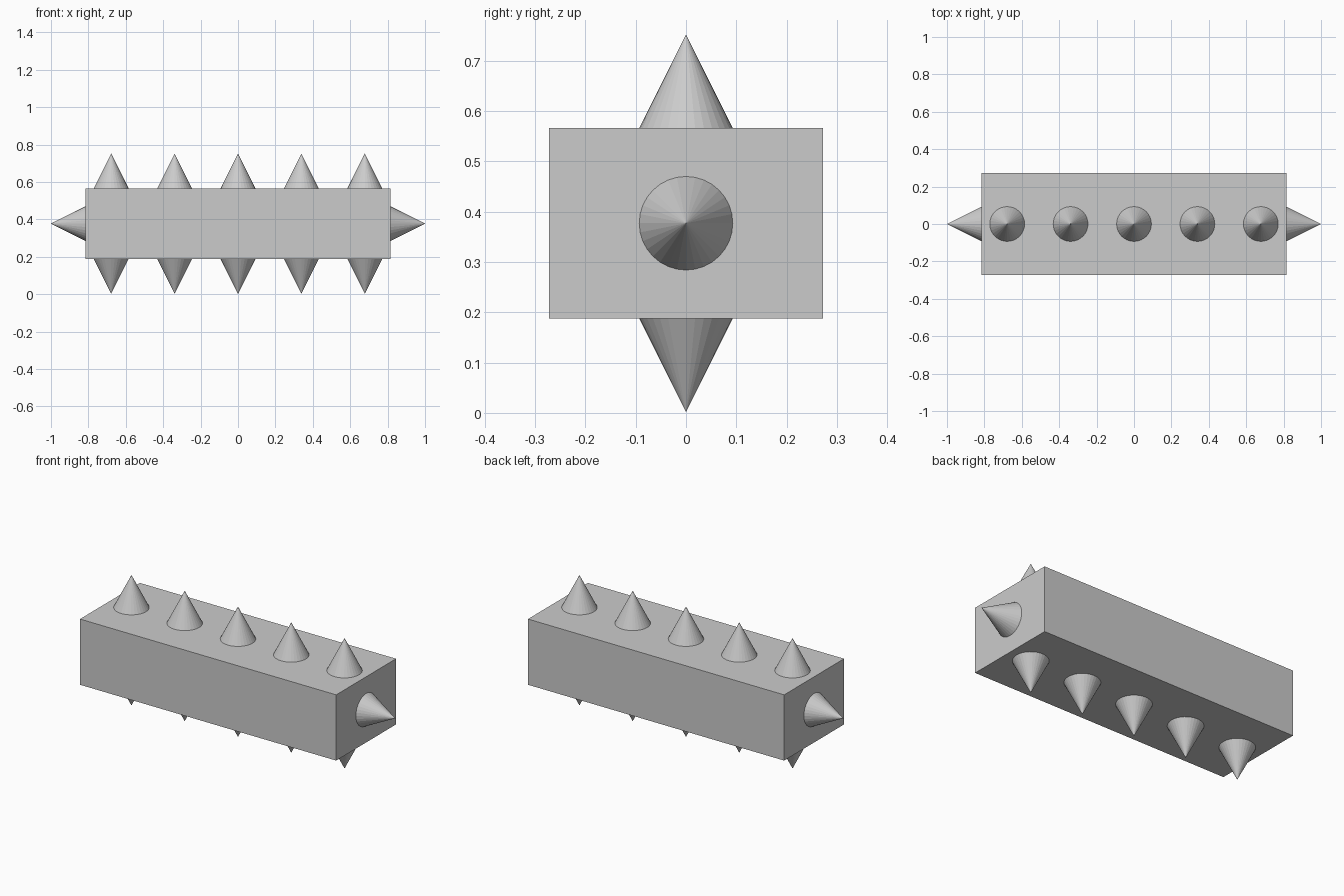
import bpy
from math import pi
from mathutils import Vector

cube = bpy.data.objects.get("Cube")
if cube:
    bpy.data.objects.remove(cube, do_unlink=True)

grey = bpy.data.materials.new("plain grey")
grey.use_nodes = True
colour = (0.6, 0.6, 0.6, 1)
grey.diffuse_color = colour
grey.node_tree.nodes["Principled BSDF"].inputs["Base Color"].default_value = colour

HALF = Vector((0.815, 0.272, 0.189))
MID_Z = 0.377
RADIUS, HEIGHT = 0.093, 0.186
SPACING = 0.339


def spike(name, base, direction):
    """Faceted cone standing on base and pointing along direction."""
    direction = Vector(direction)
    bpy.ops.mesh.primitive_cone_add(
        vertices=32, radius1=RADIUS, radius2=0, depth=HEIGHT,
        location=Vector(base) + direction * HEIGHT / 2,
        rotation=direction.to_track_quat("Z", "Y").to_euler())
    obj = bpy.context.object
    obj.name = name
    obj.data.materials.append(grey)


# Block body
bpy.ops.mesh.primitive_cube_add(size=2, location=(0, 0, MID_Z))
body = bpy.context.object
body.name = "block_body"
body.scale = HALF
bpy.ops.object.transform_apply(location=False, rotation=False, scale=True)
body.data.materials.append(grey)

# Rows of spikes above and below
for i in range(5):
    x = (i - 2) * SPACING
    spike(f"top_spike_{i + 1}", (x, 0, MID_Z + HALF.z), (0, 0, 1))
    spike(f"bottom_spike_{i + 1}", (x, 0, MID_Z - HALF.z), (0, 0, -1))

# One spike on each end
for name, side in (("left", 1), ("right", -1)):
    spike(f"{name}_end_spike", (side * HALF.x, 0, MID_Z), (side, 0, 0))
